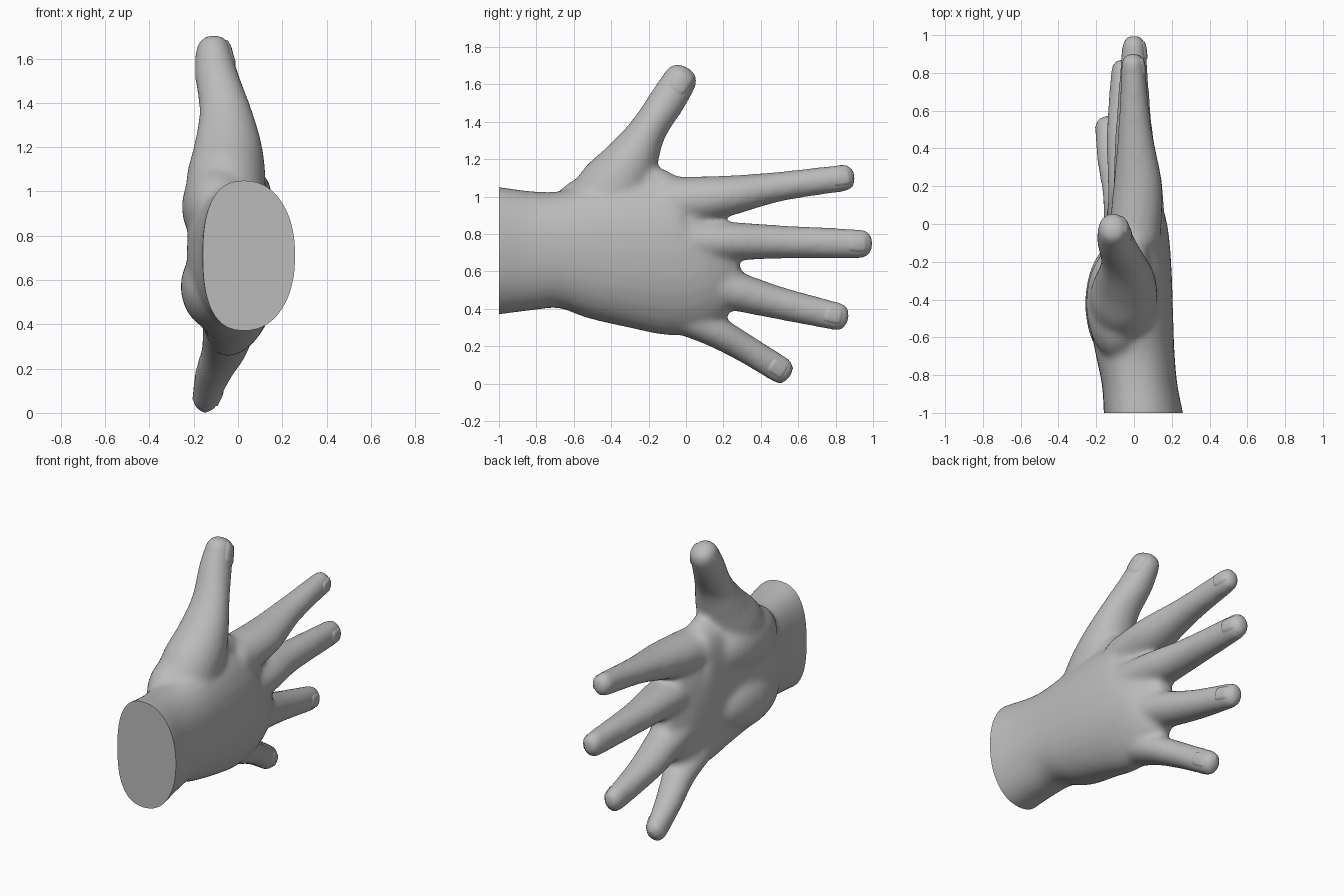
import bpy, bmesh, math
from mathutils import Vector
from mathutils.bvhtree import BVHTree

if "Cube" in bpy.data.objects:
    bpy.data.objects.remove(bpy.data.objects["Cube"])

skin = bpy.data.materials.new("plain grey")
skin.diffuse_color = (0.5, 0.5, 0.5, 1)
skin.use_nodes = True
skin.node_tree.nodes["Principled BSDF"].inputs["Base Color"].default_value = skin.diffuse_color


def spline(rows, steps=4):
    """Catmull-Rom through rows of numbers."""
    out = []
    for i in range(len(rows) - 1):
        a, b, c, d = (rows[max(i - 1, 0)], rows[i], rows[i + 1],
                      rows[min(i + 2, len(rows) - 1)])
        for s in range(steps):
            t = s / steps
            out.append([0.5 * (2 * q + (r - p) * t + (2 * p - 5 * q + 4 * r - w) * t * t
                               + (3 * q - p - 3 * r + w) * t ** 3)
                        for p, q, r, w in zip(a, b, c, d)])
    return out + [list(rows[-1])]


def loft(bm, rows, power=2.0, dome=0.75, sides=28):
    """Sweep rounded sections (y, z, x, half width, half thickness, arch)."""
    rows = spline(rows)
    tip, before = (Vector((0, r[0], r[1])) for r in (rows[-1], rows[-2]))
    end = (tip - before).normalized()
    last = rows[-1]
    for k in range(1, 5):                       # rounded tip
        a = k / 4 * math.radians(78)
        q = tip + end * last[3] * dome * math.sin(a)
        c = math.cos(a) ** 0.8
        rows.append([q.y, q.z, last[2], last[3] * c, last[4] * c, last[5]])
    pts = [Vector((0, r[0], r[1])) for r in rows]
    rings, faces = [], []
    for i, r in enumerate(rows):
        t = (pts[min(i + 1, len(pts) - 1)] - pts[max(i - 1, 0)]).normalized()
        n = Vector((0, -t.z, t.y))
        ring = []
        for j in range(sides):
            a = 2 * math.pi * j / sides
            ca, sa = math.cos(a), math.sin(a)
            u = math.copysign(abs(ca) ** (2 / power), ca) * r[3]
            v = math.copysign(abs(sa) ** (2 / power), sa) * r[4]
            ring.append(bm.verts.new(pts[i] + n * u + Vector((r[2] + v - r[5] * u * u, 0, 0))))
        rings.append(ring)
    for a, b in zip(rings, rings[1:]):
        for j in range(sides):
            k = (j + 1) % sides
            faces.append(bm.faces.new((a[j], a[k], b[k], b[j])))
    faces += [bm.faces.new(rings[0]), bm.faces.new(rings[-1])]
    bmesh.ops.recalc_face_normals(bm, faces=faces)


def pad(bm, centre, size):
    """Fleshy pad of the palm."""
    made = bmesh.ops.create_uvsphere(bm, u_segments=24, v_segments=14, radius=1)["verts"]
    for v in made:
        v.co = Vector(c + s * w for c, s, w in zip(centre, size, v.co))


bm = bmesh.new()
# Wrist and palm
loft(bm, [(-1.06, 0.71, 0.055, 0.345, 0.21, 0.2), (-1.0, 0.71, 0.05, 0.342, 0.21, 0.2),
          (-0.85, 0.71, 0.03, 0.322, 0.20, 0.15), (-0.68, 0.715, 0.005, 0.312, 0.21, 0.1),
          (-0.5, 0.71, -0.012, 0.365, 0.22, 0.15), (-0.25, 0.70, 0.005, 0.41, 0.195, 0.25),
          (-0.02, 0.685, 0.015, 0.428, 0.165, 0.35), (0.1, 0.72, 0.01, 0.36, 0.13, 0.35),
          (0.2, 0.765, 0.0, 0.25, 0.08, 0.3)],
     power=2.3, dome=0.1)
pad(bm, (-0.09, -0.42, 0.93), (0.165, 0.30, 0.20))
pad(bm, (-0.09, -0.42, 0.57), (0.17, 0.32, 0.20))
pad(bm, (-0.01, -0.19, 1.06), (0.09, 0.15, 0.10))
# Thumb
loft(bm, [(-0.6, 0.8, -0.05, 0.15, 0.15, 0), (-0.40, 1.03, -0.055, 0.19, 0.18, 0),
          (-0.29, 1.2, -0.045, 0.145, 0.155, 0), (-0.2, 1.36, -0.055, 0.1, 0.12, 0),
          (-0.095, 1.52, -0.095, 0.098, 0.1, 0), (-0.027, 1.632, -0.11, 0.092, 0.082, 0)])
# Index, middle, ring and little fingers
loft(bm, [(-0.1, 0.965, 0.0, 0.14, 0.14, 0), (0.2, 1.0, 0.02, 0.112, 0.13, 0),
          (0.5, 1.053, 0.005, 0.08, 0.09, 0), (0.85, 1.1, -0.005, 0.074, 0.062, 0)])
loft(bm, [(-0.1, 0.76, 0.03, 0.12, 0.14, 0), (0.22, 0.76, 0.02, 0.106, 0.13, 0),
          (0.5, 0.757, 0.0, 0.09, 0.098, 0), (0.94, 0.747, 0.0, 0.079, 0.064, 0)])
loft(bm, [(-0.1, 0.58, 0.0, 0.12, 0.13, 0), (0.22, 0.505, -0.02, 0.108, 0.12, 0),
          (0.5, 0.43, -0.05, 0.088, 0.095, 0), (0.815, 0.357, -0.06, 0.077, 0.062, 0)])
loft(bm, [(-0.1, 0.4, -0.04, 0.11, 0.12, 0), (0.14, 0.288, -0.06, 0.088, 0.105, 0),
          (0.33, 0.18, -0.11, 0.077, 0.085, 0), (0.512, 0.068, -0.147, 0.076, 0.062, 0)])

# Fuse all parts into one smooth skin
mesh = bpy.data.meshes.new("hand")
bm.to_mesh(mesh)
bm.free()
hand = bpy.data.objects.new("hand", mesh)
bpy.context.collection.objects.link(hand)
fuse = hand.modifiers.new("fuse", 'REMESH')
fuse.mode, fuse.voxel_size = 'VOXEL', 0.016
soft = hand.modifiers.new("soften", 'SMOOTH')
soft.factor, soft.iterations = 0.5, 18
deps = bpy.context.evaluated_depsgraph_get()
skin_mesh = bpy.data.meshes.new_from_object(hand.evaluated_get(deps))
hand.modifiers.clear()

# Flat cut at the wrist
bm = bmesh.new()
bm.from_mesh(skin_mesh)
cut = bmesh.ops.bisect_plane(bm, geom=bm.verts[:] + bm.edges[:] + bm.faces[:],
                             plane_co=(0, -1, 0), plane_no=(0, -1, 0), clear_outer=True)
rim = [e for e in cut["geom_cut"] if isinstance(e, bmesh.types.BMEdge)]
bmesh.ops.contextual_create(bm, geom=rim)
bmesh.ops.recalc_face_normals(bm, faces=bm.faces)
tree = BVHTree.FromBMesh(bm)
bm.to_mesh(skin_mesh)
bm.free()
hand.data = skin_mesh
parts = [hand]


def nail(name, y, z, angle, length, width):
    """Thin curved plate laid on the back of a fingertip."""
    along = Vector((0, math.cos(angle), math.sin(angle)))
    side = Vector((0, -along.z, along.y))
    ray = Vector((-1, 0, 0))
    nb, n, grid = bmesh.new(), 8, []
    for i in range(n + 1):
        for j in range(n + 1):
            u, v = 2 * i / n - 1, 2 * j / n - 1
            p = (Vector((0, y, z)) + along * u * length * (1 - 0.16 * v ** 4)
                 + side * v * width * (1 - 0.16 * u ** 4))
            hit, normal, _, _ = tree.ray_cast(p - ray * 0.8, ray)
            edge = max(abs(u), abs(v)) == 1
            grid.append(nb.verts.new(hit + normal * (-0.003 if edge else 0.006)) if hit else None)
    for i in range(n):
        for j in range(n):
            a = i * (n + 1) + j
            quad = [grid[a], grid[a + n + 1], grid[a + n + 2], grid[a + 1]]
            if all(quad):
                nb.faces.new(quad)
    me = bpy.data.meshes.new(name)
    nb.to_mesh(me)
    nb.free()
    ob = bpy.data.objects.new(name, me)
    bpy.context.collection.objects.link(ob)
    parts.append(ob)


nail("thumb_nail", -0.025, 1.615, math.radians(56), 0.065, 0.06)
nail("index_nail", 0.835, 1.1, math.radians(8), 0.052, 0.045)
nail("middle_nail", 0.92, 0.747, math.radians(-1), 0.055, 0.047)
nail("ring_nail", 0.79, 0.363, math.radians(-13), 0.052, 0.045)
nail("little_nail", 0.49, 0.08, math.radians(-31), 0.05, 0.045)

for ob in parts:
    ob.data.materials.clear()
    ob.data.materials.append(skin)
    bpy.ops.object.select_all(action='DESELECT')
    ob.select_set(True)
    bpy.context.view_layer.objects.active = ob
    bpy.ops.object.shade_smooth_by_angle(angle=math.radians(50))
